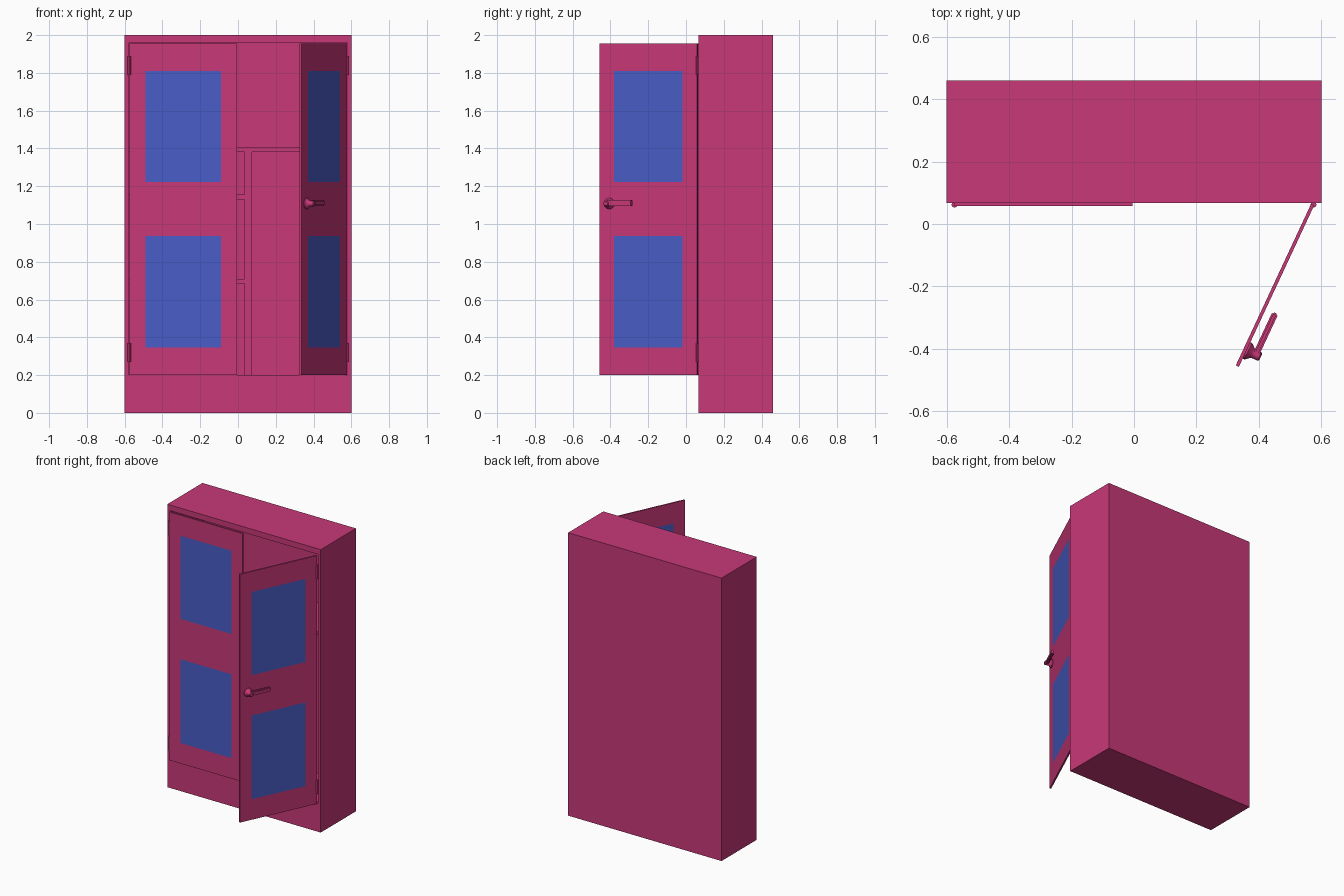
import bpy, bmesh, math
from mathutils import Matrix, Vector

if "Cube" in bpy.data.objects:
    bpy.data.objects.remove(bpy.data.objects["Cube"])


def material(name, color):
    m = bpy.data.materials.new(name)
    m.diffuse_color = color
    m.use_nodes = True
    m.node_tree.nodes["Principled BSDF"].inputs["Base Color"].default_value = m.diffuse_color
    return m


PINK = material("pink_paint", (0.58, 0.04, 0.19, 1))
BLUE = material("blue_panel", (0.065, 0.11, 0.57, 1))


def finish(name, bm, mats=(PINK,)):
    bmesh.ops.recalc_face_normals(bm, faces=bm.faces)
    me = bpy.data.meshes.new(name)
    bm.to_mesh(me)
    bm.free()
    for m in mats:
        me.materials.append(m)
    ob = bpy.data.objects.new(name, me)
    bpy.context.collection.objects.link(ob)
    return ob


def box(name, x, y, z, bevel=0):
    bm = bmesh.new()
    size = (x[1] - x[0], y[1] - y[0], z[1] - z[0])
    mid = Vector((sum(x) / 2, sum(y) / 2, sum(z) / 2))
    bmesh.ops.create_cube(bm, size=1, matrix=Matrix.Translation(mid) @ Matrix.Diagonal((*size, 1)))
    if bevel:
        bmesh.ops.bevel(bm, geom=bm.edges[:], offset=bevel, segments=2, affect='EDGES')
    return finish(name, bm)


# Cabinet shell: outer box with one deep front opening
FRONT, BACK = 0.067, 0.46
OPEN_X, OPEN_Z = 0.577, (0.2, 1.96)
bm = bmesh.new()


def ring(x, z, y):
    return [bm.verts.new((a, y, b)) for a, b in ((-x, z[0]), (x, z[0]), (x, z[1]), (-x, z[1]))]


loops = [ring(0.6, (0, 2), BACK), ring(0.6, (0, 2), FRONT),
         ring(OPEN_X, OPEN_Z, FRONT), ring(OPEN_X, OPEN_Z, BACK - 0.02)]
for a, b in zip(loops, loops[1:]):
    for i in range(4):
        j = (i + 1) % 4
        bm.faces.new((a[i], a[j], b[j], b[i]))
bm.faces.new(loops[0])
bm.faces.new(loops[-1])
finish("cabinet_shell", bm)

# Interior shelves and divider
DEPTH = (0.085, 0.44)
box("top_shelf", (-OPEN_X, OPEN_X), DEPTH, (1.38, 1.405))
box("divider", (0.035, 0.075), DEPTH, (0.2, 1.38))
for k, z in enumerate((0.685, 1.13)):
    box(f"side_shelf_{k + 1}", (-OPEN_X, 0.035), DEPTH, (z, z + 0.025))

# Doors: panel grid, u measured from the hinge, blue panels on both faces
W = 0.57


def door(name, side, angle):
    bm = bmesh.new()
    us = (0, 0.085, 0.485, W)
    zs = (0.2, 0.345, 0.937, 1.222, 1.81, 1.955)
    grid = [[bm.verts.new((-side * u, -0.002, z)) for z in zs] for u in us]
    for i in range(3):
        for j in range(5):
            f = bm.faces.new((grid[i][j], grid[i + 1][j], grid[i + 1][j + 1], grid[i][j + 1]))
            f.material_index = int(i == 1 and j in (1, 3))
    front = bm.faces[:]
    dup = bmesh.ops.duplicate(bm, geom=front)["geom"]
    bmesh.ops.translate(bm, verts=[v for v in dup if isinstance(v, bmesh.types.BMVert)], vec=(0, 0.011, 0))
    rim = [e for e in bm.edges if e.is_boundary]
    bridged = bmesh.ops.bridge_loops(bm, edges=rim)
    for f in bridged["faces"]:
        f.material_index = 0
    ob = finish(name, bm, (PINK, BLUE))
    ob.location = (side * 0.575, 0.06, 0)
    ob.rotation_euler.z = angle
    return ob


door("left_door", -1, 0)
OPEN_ANGLE = math.radians(65)
right = door("right_door", 1, OPEN_ANGLE)

# Hinge barrels
for side, label in ((-1, "left"), (1, "right")):
    for z, level in ((0.32, "lower"), (1.84, "upper")):
        bm = bmesh.new()
        bmesh.ops.create_cone(bm, cap_ends=True, segments=8, radius1=0.0095, radius2=0.0095, depth=0.1,
                              matrix=Matrix.Translation((side * 0.575, 0.062, z)))
        finish(f"{label}_{level}_hinge", bm)

# Door handle: turned rose and hub, plus a lever pointing to the hinge
bm = bmesh.new()
profile = ((0, 0), (0.029, 0), (0.029, 0.006), (0.024, 0.013), (0.017, 0.02),
           (0.015, 0.026), (0.015, 0.046), (0.011, 0.05), (0, 0.05))
verts = [bm.verts.new((r, -h, 0)) for r, h in profile]
edges = [bm.edges.new(p) for p in zip(verts, verts[1:])]
bmesh.ops.spin(bm, geom=verts + edges, cent=(0, 0, 0), axis=(0, 1, 0), angle=math.tau, steps=24)
bmesh.ops.remove_doubles(bm, verts=bm.verts, dist=1e-5)
bmesh.ops.translate(bm, verts=bm.verts, vec=(-0.512, -0.002, 1.108))
rose = finish("handle_rose", bm)
bpy.context.view_layer.objects.active = rose
rose.select_set(True)
bpy.ops.object.shade_smooth_by_angle()
lever = box("handle_lever", (-0.515, -0.364), (-0.045, -0.025), (1.096, 1.126), 0.005)
for ob in (rose, lever):
    ob.location = right.location
    ob.rotation_euler.z = OPEN_ANGLE
